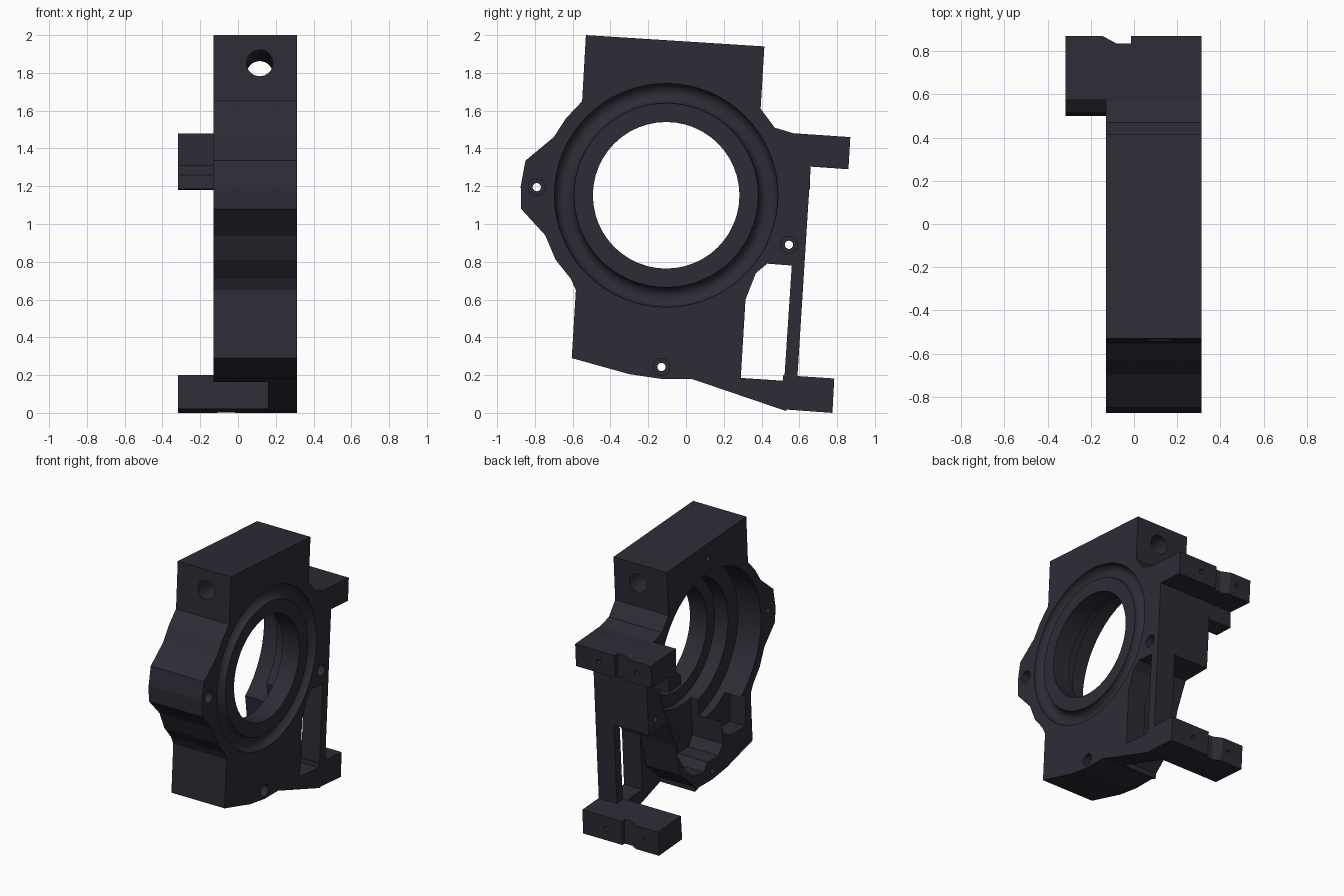
import bpy, bmesh, math

if "Cube" in bpy.data.objects:
    bpy.data.objects.remove(bpy.data.objects["Cube"])

mat = bpy.data.materials.new("dark_metal")
mat.diffuse_color = (0.027, 0.024, 0.036, 1)
mat.use_nodes = True
mat.node_tree.nodes["Principled BSDF"].inputs["Base Color"].default_value = mat.diffuse_color


def prism(name, pts, lo, hi, axis="x", tilt=0.0):
    """Extrude a closed outline along an axis (tilt shears z along y)."""
    put = {"x": lambda a, b, t: (t, a, b),
           "y": lambda a, b, t: (a, t, b - tilt * t),
           "z": lambda a, b, t: (a, b, t)}[axis]
    bm = bmesh.new()
    ends = [[bm.verts.new(put(a, b, t)) for a, b in pts] for t in (lo, hi)]
    bm.faces.new(ends[0])
    bm.faces.new(ends[1][::-1])
    n = len(pts)
    for i in range(n):
        j = (i + 1) % n
        bm.faces.new((ends[0][i], ends[1][i], ends[1][j], ends[0][j]))
    bmesh.ops.recalc_face_normals(bm, faces=bm.faces)
    me = bpy.data.meshes.new(name)
    bm.to_mesh(me)
    bm.free()
    ob = bpy.data.objects.new(name, me)
    bpy.context.collection.objects.link(ob)
    return ob


def ring(a, b, r, n=48):
    return [(a + r * math.cos(2 * math.pi * i / n), b + r * math.sin(2 * math.pi * i / n)) for i in range(n)]


def combine(target, tool, op="DIFFERENCE"):
    bpy.context.view_layer.objects.active = target
    m = target.modifiers.new("b", "BOOLEAN")
    m.operation, m.solver, m.object = op, "EXACT", tool
    bpy.ops.object.modifier_apply(modifier=m.name)
    bpy.data.objects.remove(tool, do_unlink=True)


BACK, FACE = -0.13, 0.312
CY, CZ = -0.105, 1.152

# Main housing outline
outline = [(-0.53, 2.0), (0.415, 1.94), (0.395, 1.61), (0.47, 1.51), (0.57, 1.48),
           (0.64, 1.476), (0.66, 1.305), (0.59, 0.195), (0.53, 0.01), (0.50, 0.02),
           (0.03, 0.18), (-0.13, 0.18), (-0.30, 0.205), (-0.605, 0.29), (-0.583, 0.65),
           (-0.61, 0.71), (-0.69, 0.81), (-0.745, 0.94), (-0.873, 1.08), (-0.875, 1.2),
           (-0.85, 1.335), (-0.70, 1.46), (-0.635, 1.56), (-0.55, 1.65)]
body = prism("bearing_housing", outline, BACK, FACE)

# Thin frame beside the lower body, and its window
combine(body, prism("relief", [(1, 0.8), (0.40, 0.8), (0.31, 0.6), (0.25, 0.35), (0.08, 0.2),
                               (0.06, -0.1), (1, -0.1)], -0.2, 0.16))
combine(body, prism("window", [(0.29, 0.185), (0.52, 0.17), (0.56, 0.78), (0.43, 0.79),
                               (0.37, 0.74), (0.315, 0.6)], -0.2, 0.4))

# Stepped bore
for r, lo, hi in ((0.60, -0.2, 0.06), (0.48, -0.2, 0.17), (0.388, -0.2, 0.4)):
    combine(body, prism("bore", ring(CY, CZ, r), lo, hi))

# Lower pocket, and the round ended slot next to it
combine(body, prism("pocket", [(0.29, 0.52), (0.19, 0.36), (0.10, 0.29), (-0.03, 0.27), (-0.07, 0.33),
                               (-0.20, 0.33), (-0.25, 0.40), (-0.22, 0.8), (0.25, 0.85)], -0.2, 0.12))
arc = [(-0.36 + 0.12 * math.cos(a), 0.55 + 0.12 * math.sin(a))
       for a in [math.radians(-90 + 15 * i) for i in range(13)]]
combine(body, prism("slot", arc + [(-0.52, 0.67), (-0.52, 0.43)], -0.2, 0.0))

# Round seal groove on the outer face
bpy.ops.mesh.primitive_torus_add(location=(FACE, CY, CZ), rotation=(0, math.pi / 2, 0), major_segments=64,
                                 minor_segments=48, major_radius=0.54, minor_radius=0.052)
combine(body, bpy.context.object)

# Mounting lugs
upper = [(0.575, 1.48), (0.87, 1.46), (0.86, 1.29), (0.60, 1.308)]
lower = [(0.50, 0.02), (0.775, 0.0), (0.785, 0.182), (0.515, 0.2)]
step = [(0.575, 1.48), (0.665, 1.47), (0.655, 1.18), (0.51, 1.185), (0.515, 1.26), (0.575, 1.31)]
combine(body, prism("upper_lug", upper, -0.318, FACE), "UNION")
combine(body, prism("lug_step", step, -0.318, -0.12), "UNION")
combine(body, prism("lower_lug", lower, -0.318, FACE), "UNION")

# Lug end notches and tapped holes
for end, z in ((0.868, 1.375), (0.782, 0.09)):
    d = end - 0.033
    notch = [(-0.15, end + 0.02), (-0.15, end + 0.005), (-0.08, d), (-0.015, d), (-0.015, end + 0.02)]
    combine(body, prism("notch", notch, z - 0.15, z + 0.15, "z"))
    for x in (-0.2, 0.12):
        combine(body, prism("lug_hole", ring(x, z, 0.018, 12), end - 0.15, end + 0.1, "y"))

# Counterbored screw holes through the housing, and a blind hole at the top
for y, z in ((-0.79, 1.195), (0.545, 0.89), (-0.13, 0.243)):
    combine(body, prism("screw_hole", ring(y, z, 0.022, 16), -0.2, 0.4))
    combine(body, prism("counterbore", ring(y, z, 0.045, 16), 0.23, 0.4))
combine(body, prism("blind_hole", ring(-0.08, 1.86, 0.02, 16), -0.2, 0.0))

# Cross hole through the top block
combine(body, prism("cross_hole", ring(0.115, 1.818, 0.07, 32), -0.8, 0.6, "y", 0.063))

body.data.materials.clear()
body.data.materials.append(mat)
bpy.ops.object.select_all(action="DESELECT")
body.select_set(True)
bpy.context.view_layer.objects.active = body
bpy.ops.object.shade_smooth_by_angle(angle=math.radians(8))
